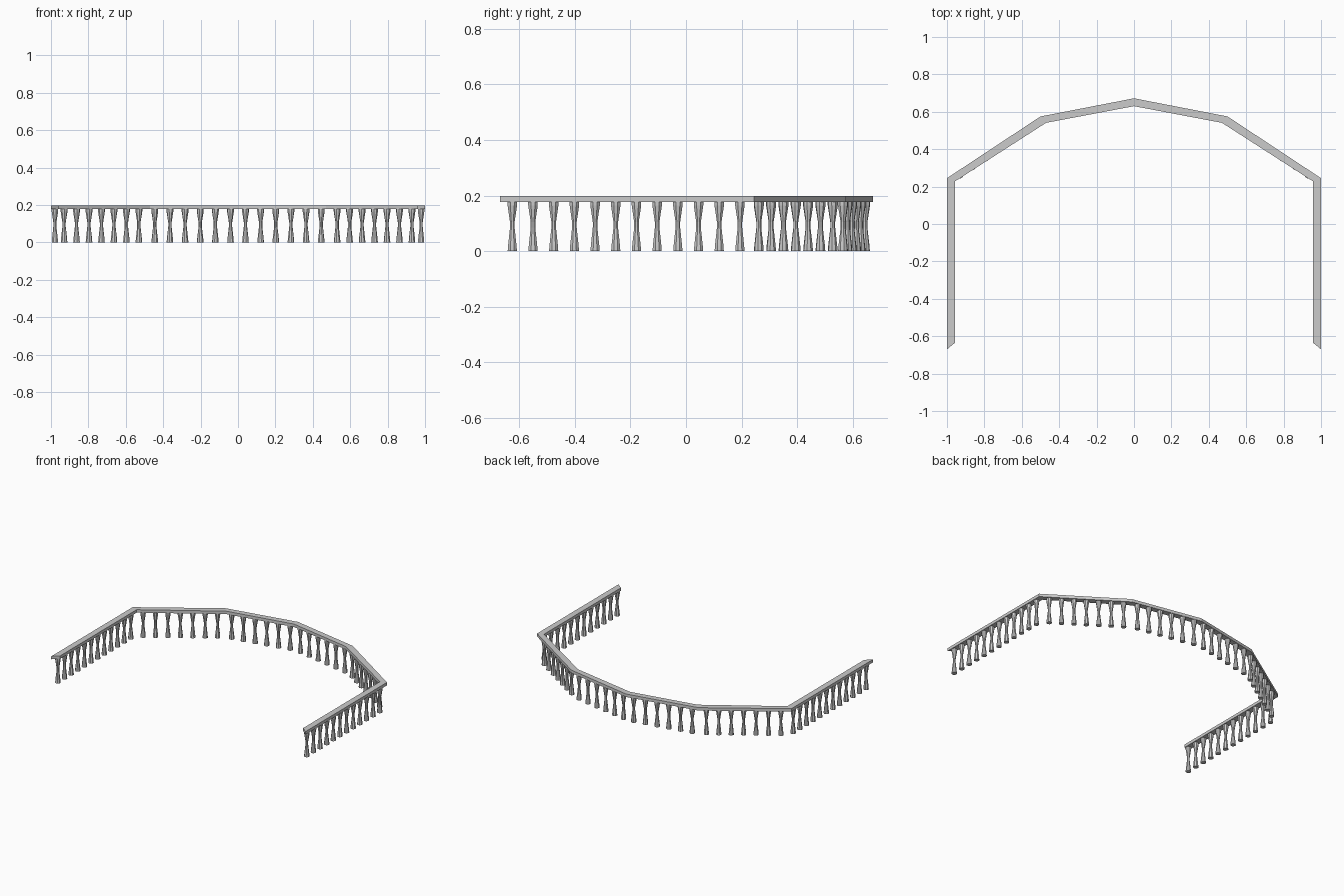
import bpy, bmesh
from math import cos, sin, pi, atan2
from mathutils import Vector

if "Cube" in bpy.data.objects:
    bpy.data.objects.remove(bpy.data.objects["Cube"])

# Right half of the rail in plan; the left half is mirrored
OUTER = [(1, -0.67), (1, 0.245), (0.5, 0.575), (0, 0.672)]
INNER = [(0.957, -0.635), (0.957, 0.228), (0.47, 0.541), (0, 0.63)]
RAIL_BOTTOM, RAIL_TOP = 0.177, 0.198

# Baluster outline: (radius, height), pinched at the waist
PROFILE = [(0.018, 0), (0.0165, 0.02), (0.009, 0.085), (0.009, 0.105), (0.0185, 0.165), (0.0185, 0.179)]
SIDES = 8

# Baluster runs: first centre, last centre, count
RUNS = [((0.979, -0.625), (0.979, 0.194), 12),
        ((0.93, 0.262), (0.53, 0.528), 7),
        ((0.445, 0.565), (0.04, 0.644), 6)]


def make_object(name, bm):
    bmesh.ops.recalc_face_normals(bm, faces=bm.faces)
    mesh = bpy.data.meshes.new(name)
    bm.to_mesh(mesh)
    bm.free()
    obj = bpy.data.objects.new(name, mesh)
    bpy.context.collection.objects.link(obj)
    return obj


def full_path(half):
    return half + [(-x, y) for x, y in reversed(half[:-1])]


# Handrail: mitred bar of rectangular section
bm = bmesh.new()
sections = []
for o, i in zip(full_path(OUTER), full_path(INNER)):
    sections.append([bm.verts.new((*p, z)) for p, z in
                     ((o, RAIL_BOTTOM), (o, RAIL_TOP), (i, RAIL_TOP), (i, RAIL_BOTTOM))])
for a, b in zip(sections, sections[1:]):
    for k in range(4):
        n = (k + 1) % 4
        bm.faces.new((a[k], a[n], b[n], b[k]))
bm.faces.new(sections[0])
bm.faces.new(sections[-1])
make_object("handrail", bm)


def add_baluster(bm, x, y, turn):
    rings = []
    for r, z in PROFILE:
        rings.append([bm.verts.new((x + r * cos(turn + 2 * pi * (k + 0.5) / SIDES),
                                    y + r * sin(turn + 2 * pi * (k + 0.5) / SIDES), z))
                      for k in range(SIDES)])
    for a, b in zip(rings, rings[1:]):
        for k in range(SIDES):
            n = (k + 1) % SIDES
            bm.faces.new((a[k], a[n], b[n], b[k]))
    bm.faces.new(rings[0])
    bm.faces.new(rings[-1])


# Balusters along each straight run, mirrored left and right
for index, (start, end, count) in enumerate(RUNS):
    bm = bmesh.new()
    a, b = Vector(start), Vector(end)
    d = b - a
    turn = atan2(d.y, d.x)
    for k in range(count):
        p = a.lerp(b, k / (count - 1))
        add_baluster(bm, p.x, p.y, turn)
    obj = make_object(("side", "corner", "back")[index] + "_balusters", bm)
    obj.modifiers.new("mirror", 'MIRROR').use_axis = (True, False, False)
